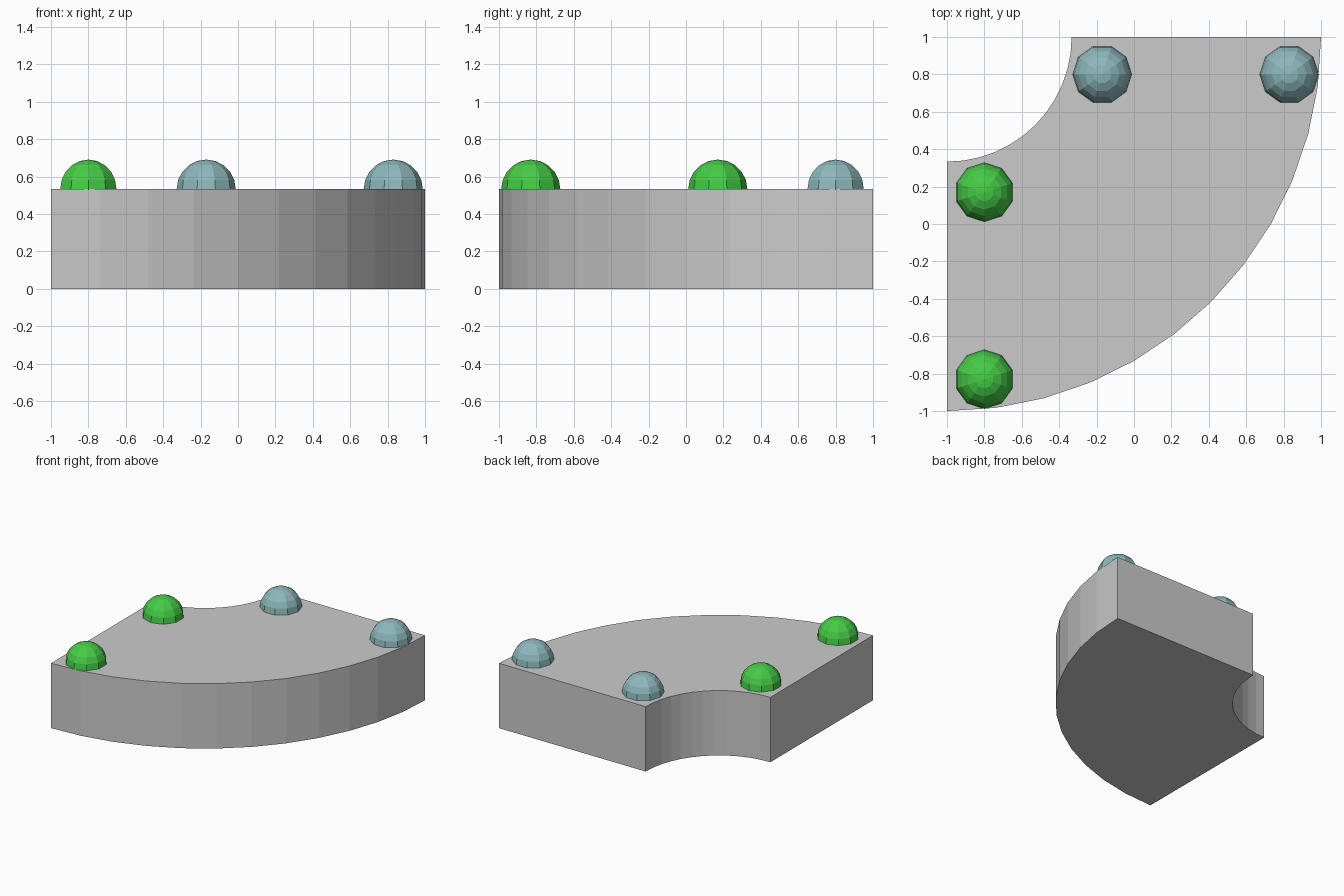
import bpy, bmesh
from math import cos, sin, radians

if "Cube" in bpy.data.objects:
    bpy.data.objects.remove(bpy.data.objects["Cube"])

HEIGHT = 0.533
CORNER = (-1.0, 1.0)      # common centre of both arcs


def material(name, rgb):
    mat = bpy.data.materials.new(name)
    mat.diffuse_color = (*rgb, 1)
    mat.use_nodes = True
    mat.node_tree.nodes["Principled BSDF"].inputs["Base Color"].default_value = mat.diffuse_color
    return mat


def add_object(name, bm, mat=None):
    bmesh.ops.recalc_face_normals(bm, faces=bm.faces[:])
    mesh = bpy.data.meshes.new(name)
    bm.to_mesh(mesh)
    bm.free()
    if mat:
        mesh.materials.append(mat)
    obj = bpy.data.objects.new(name, mesh)
    bpy.context.collection.objects.link(obj)
    return obj


def arc(radius, steps=12):
    angles = [radians(-90 + 90 * i / steps) for i in range(steps + 1)]
    return [(CORNER[0] + radius * cos(a), CORNER[1] + radius * sin(a)) for a in angles]


# Quarter-ring curved slab
bm = bmesh.new()
outline = arc(2.0) + arc(2 / 3)[::-1]
base = bm.faces.new([bm.verts.new((x, y, 0)) for x, y in outline])
top = bmesh.ops.extrude_face_region(bm, geom=[base], use_keep_orig=True)["geom"]
bmesh.ops.translate(bm, vec=(0, 0, HEIGHT),
                    verts=[g for g in top if isinstance(g, bmesh.types.BMVert)])
slab = add_object("curved_slab", bm)
slab.data.polygons.foreach_set("use_smooth", [False] * len(slab.data.polygons))


# Ten-sided domes, half sunk into the slab, a pair at each straight end
def dome(name, x, y, turn, mat):
    bm = bmesh.new()
    bmesh.ops.create_uvsphere(bm, u_segments=10, v_segments=10, radius=0.158)
    obj = add_object(name, bm, mat)
    obj.location = (x, y, HEIGHT)
    obj.rotation_euler.z = radians(turn)


green = material("green", (0.06, 0.6, 0.06))
teal = material("teal", (0.27, 0.48, 0.5))
for label, d in (("inner", 0.17), ("outer", -0.83)):
    dome(label + "_green_dome", -0.8, d, 0, green)
    dome(label + "_teal_dome", -d, 0.8, 90, teal)
